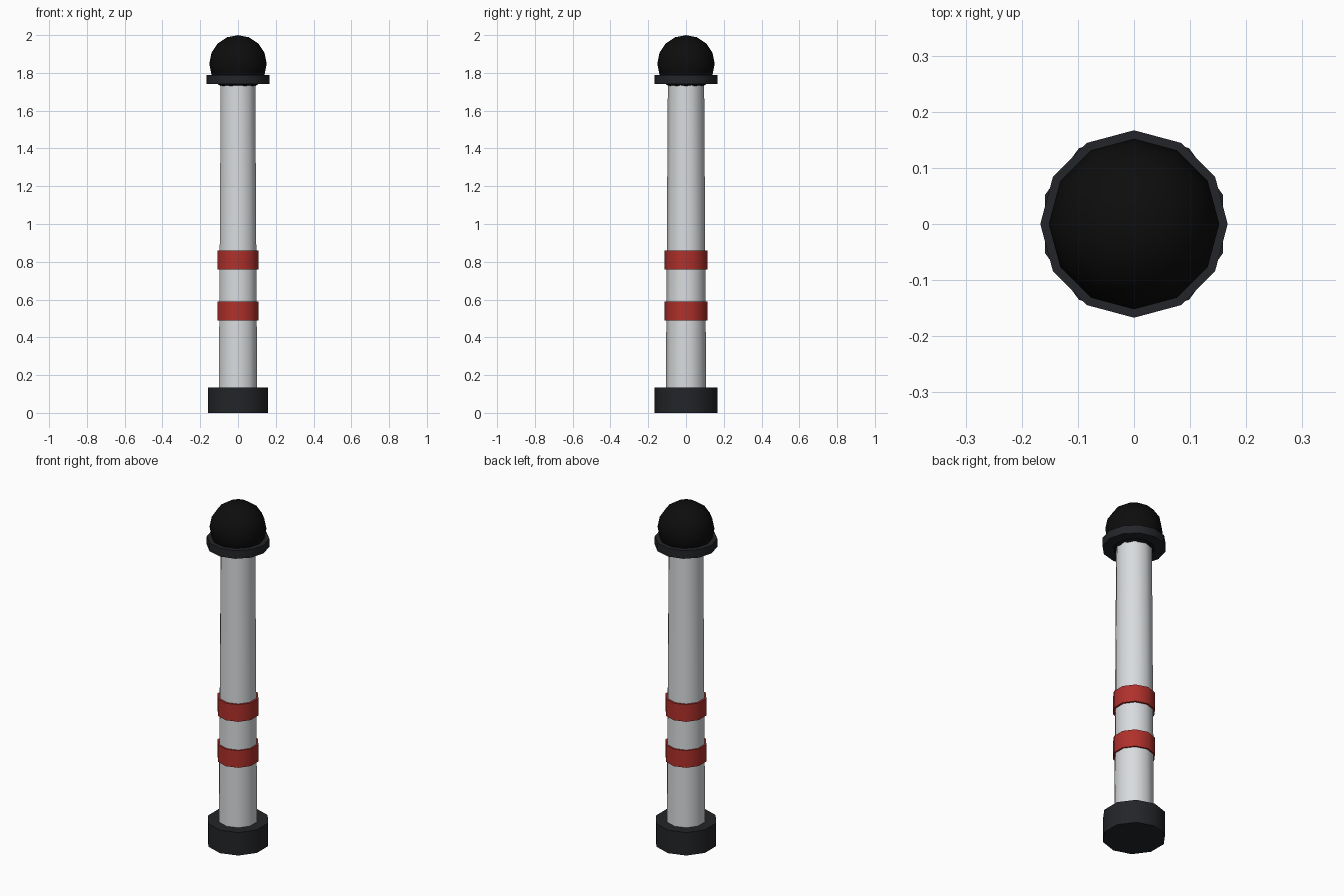
import bpy
import math

if "Cube" in bpy.data.objects:
    bpy.data.objects.remove(bpy.data.objects["Cube"])


def material(name, rgb):
    m = bpy.data.materials.new(name)
    m.diffuse_color = (*rgb, 1)
    m.use_nodes = True
    m.node_tree.nodes["Principled BSDF"].inputs["Base Color"].default_value = m.diffuse_color
    return m


WHITE = material("pale_paint", (0.69, 0.71, 0.73))
RED = material("red_paint", (0.43, 0.03, 0.024))
DARK = material("dark_metal", (0.017, 0.018, 0.021))
BLACK = material("black_cap", (0.004, 0.004, 0.004))


def finish(name, mat):
    ob = bpy.context.object
    ob.name = name
    ob.data.materials.append(mat)
    bpy.ops.object.shade_smooth_by_angle(angle=math.radians(40))


def drum(name, sides, r_bottom, r_top, z0, z1, mat):
    bpy.ops.mesh.primitive_cone_add(
        vertices=sides, radius1=r_bottom, radius2=r_top,
        depth=z1 - z0, location=(0, 0, (z0 + z1) / 2))
    finish(name, mat)


# Foot and tapered post
drum("base", 10, 0.167, 0.167, 0, 0.135, DARK)
drum("post", 10, 0.107, 0.096, 0.05, 1.76, WHITE)

# Red bands
for label, z in (("lower", 0.49), ("upper", 0.76)):
    drum(label + "_band", 10, 0.113, 0.113, z, z + 0.10, RED)

# Collar under the ball
drum("collar", 12, 0.167, 0.167, 1.742, 1.79, DARK)

# Ball finial
bpy.ops.mesh.primitive_uv_sphere_add(
    segments=12, ring_count=8, radius=0.152, location=(0, 0, 1.848))
finish("ball_finial", BLACK)
